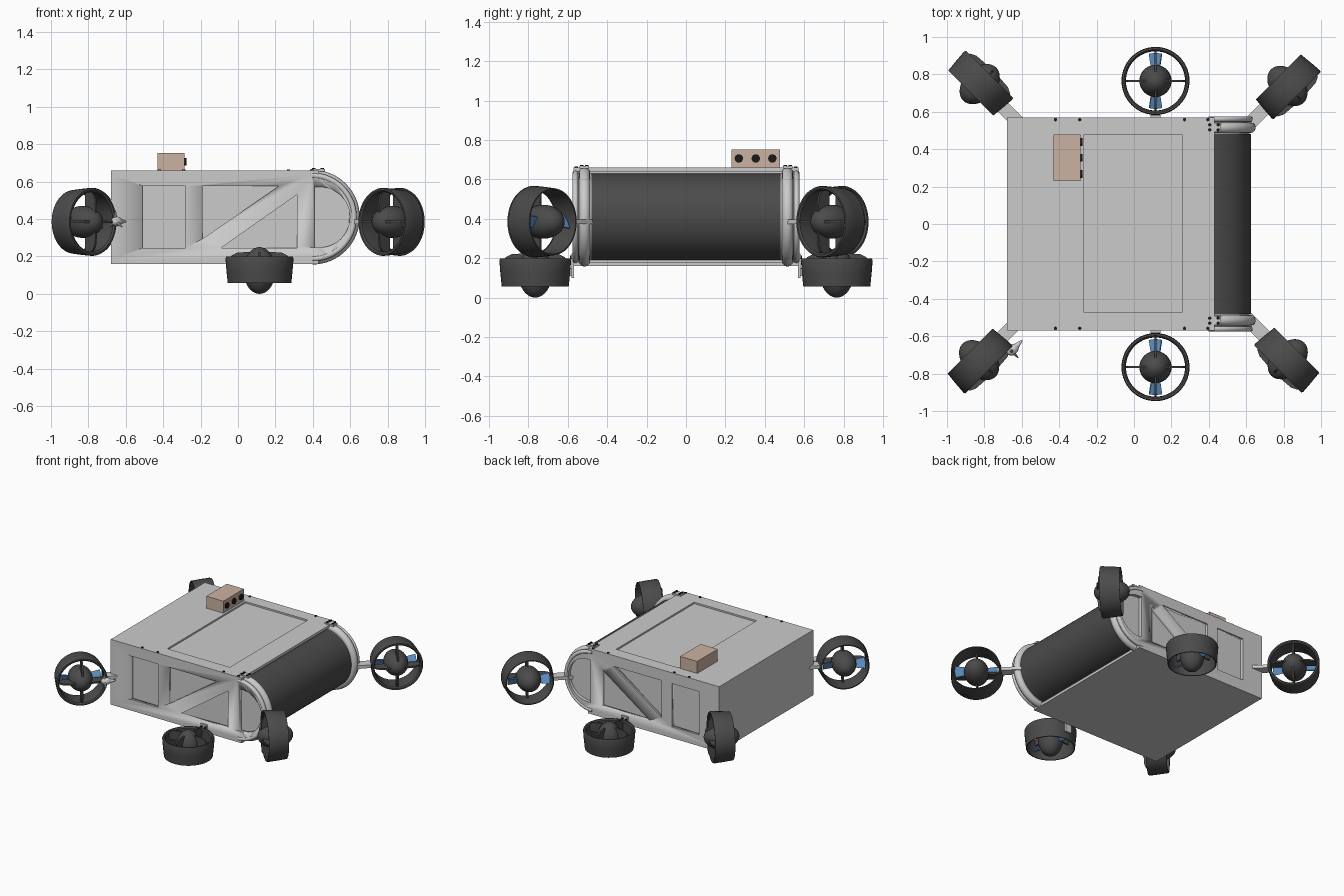
import bpy, bmesh, math
from mathutils import Matrix, Vector

if "Cube" in bpy.data.objects:
    bpy.data.objects.remove(bpy.data.objects["Cube"])


def material(name, c):
    m = bpy.data.materials.new(name)
    m.diffuse_color = (*c, 1)
    m.use_nodes = True
    m.node_tree.nodes["Principled BSDF"].inputs["Base Color"].default_value = m.diffuse_color
    return m


DARK = material("dark_rubber", (0.07, 0.07, 0.07))
BLACK = material("black", (0.01, 0.01, 0.01))
BLUE = material("blade_blue", (0.12, 0.3, 0.6))
TAN = material("tan", (0.6, 0.45, 0.36))


def finish(name, bm, mat=None, smooth=True, matrix=None):
    bmesh.ops.recalc_face_normals(bm, faces=bm.faces)
    me = bpy.data.meshes.new(name)
    bm.to_mesh(me)
    bm.free()
    ob = bpy.data.objects.new(name, me)
    bpy.context.collection.objects.link(ob)
    if mat:
        me.materials.append(mat)
    if matrix:
        ob.matrix_world = matrix
    bpy.ops.object.select_all(action='DESELECT')
    ob.select_set(True)
    bpy.context.view_layer.objects.active = ob
    if smooth:
        bpy.ops.object.shade_smooth_by_angle(angle=math.radians(35))
    return ob


def box(name, x, y, z, mat=None, matrix=None):
    bm = bmesh.new()
    bmesh.ops.create_cube(bm, size=1)
    for v in bm.verts:
        v.co = [r[0] if c < 0 else r[1] for c, r in zip(v.co, (x, y, z))]
    return finish(name, bm, mat, False, matrix)


def prism(name, pts, y0, y1, mat=None, matrix=None):
    """Outline in the xz plane, extruded along y."""
    bm = bmesh.new()
    f = bm.faces.new([bm.verts.new((x, y0, z)) for x, z in pts])
    r = bmesh.ops.extrude_face_region(bm, geom=[f])
    bmesh.ops.translate(bm, vec=(0, y1 - y0, 0),
                        verts=[v for v in r['geom'] if isinstance(v, bmesh.types.BMVert)])
    return finish(name, bm, mat, True, matrix)


def cyl(name, p, r, length, axis, mat=None, seg=16, r2=None):
    bm = bmesh.new()
    bmesh.ops.create_cone(bm, cap_ends=True, segments=seg, radius1=r,
                          radius2=r if r2 is None else r2, depth=length)
    rot = Vector(axis).to_track_quat('Z', 'Y').to_matrix().to_4x4()
    return finish(name, bm, mat, True, Matrix.Translation(p) @ rot)


def ball(name, scale, mat=None, matrix=None):
    bm = bmesh.new()
    bmesh.ops.create_uvsphere(bm, u_segments=32, v_segments=20, radius=1)
    bmesh.ops.scale(bm, vec=scale, verts=bm.verts)
    return finish(name, bm, mat, True, matrix)


def ring(name, loop, mat, matrix, seg=56):
    """Closed (r, z) profile revolved around z."""
    bm = bmesh.new()
    rows = []
    for i in range(seg):
        a = 2 * math.pi * i / seg
        rows.append([bm.verts.new((r * math.cos(a), r * math.sin(a), z)) for r, z in loop])
    n = len(loop)
    for i in range(seg):
        p, q = rows[i], rows[(i + 1) % seg]
        for j in range(n):
            bm.faces.new((p[j], q[j], q[(j + 1) % n], p[(j + 1) % n]))
    return finish(name, bm, mat, True, matrix)


def arc(cx, cz, r, n=24):
    return [(cx + r * math.sin(math.pi * i / n), cz + r * math.cos(math.pi * i / n))
            for i in range(n + 1)]


def arch_tube(name, y, r, thick):
    cu = bpy.data.curves.new(name, 'CURVE')
    cu.dimensions = '3D'
    cu.bevel_depth = thick
    cu.bevel_resolution = 4
    cu.use_fill_caps = True
    pts = arc(0.398, 0.41, r, 32)
    s = cu.splines.new('POLY')
    s.points.add(len(pts) - 1)
    for p, (x, z) in zip(s.points, pts):
        p.co = (x, y, z, 1)
    s.use_smooth = True
    ob = bpy.data.objects.new(name, cu)
    bpy.context.collection.objects.link(ob)


def cut(ob, cutter):
    m = ob.modifiers.new("cut", 'BOOLEAN')
    m.operation, m.object, m.solver = 'DIFFERENCE', cutter, 'EXACT'
    bpy.context.view_layer.objects.active = ob
    bpy.ops.object.modifier_apply(modifier="cut")
    bpy.data.objects.remove(cutter)


# Hull core, floor and lid with recessed hatch
box("hull_core", (-0.68, 0.42), (-0.545, 0.545), (0.18, 0.64))
box("floor_plate", (-0.68, 0.43), (-0.57, 0.57), (0.16, 0.18))
lid = box("lid_plate", (-0.68, 0.43), (-0.57, 0.57), (0.64, 0.66))
cut(lid, box("hatch_cutter", (-0.27, 0.26), (-0.47, 0.475), (0.648, 0.7)))

# Dark roller at the nose
cyl("roller", (0.405, 0, 0.41), 0.22, 0.96, (0, 1, 0), DARK, 64)

# Side frames with windows, nose arches, hinges and bolts
windows = [
    [(-0.51, 0.246), (-0.28, 0.246), (-0.28, 0.577), (-0.51, 0.577)],
    [(-0.19, 0.577), (0.22, 0.577), (-0.19, 0.294)],
    [(0.315, 0.53), (0.315, 0.246), (-0.09, 0.246)],
    [(0.41, 0.572)] + arc(0.436, 0.41, 0.162) + [(0.41, 0.248)],
]
for s in (-1, 1):
    frame = prism("side_frame", [(-0.68, 0.18), (-0.68, 0.64)] + arc(0.398, 0.41, 0.23),
                  s * 0.545, s * 0.57)
    for w in windows:
        cut(frame, prism("window_cutter", w, s * 0.5, s * 0.6))
    prism("nose_cheek", [(0.38, 0.19), (0.38, 0.63)] + arc(0.398, 0.41, 0.22),
          s * 0.48, s * 0.545)
    arch_tube("nose_tube", s * 0.515, 0.224, 0.029)
    arch_tube("nose_trim", s * 0.561, 0.222, 0.015)
    box("hinge_plate", (0.39, 0.465), sorted((s * 0.492, s * 0.54)), (0.655, 0.668))
    for x in (0.405, 0.45):
        for y in (0.503, 0.53):
            cyl("hinge_bolt", (x, s * y, 0.668), 0.009, 0.012, (0, 0, 1), BLACK)
    for x in (-0.42, -0.29, 0.27, 0.395):
        cyl("lid_bolt", (x, s * 0.558, 0.66), 0.009, 0.01, (0, 0, 1), BLACK)

# Sensor box with three lenses
box("sensor_box", (-0.43, -0.285), (0.23, 0.478), (0.66, 0.752), TAN)
for y in (0.268, 0.354, 0.438):
    cyl("sensor_lens", (-0.282, y, 0.706), 0.021, 0.015, (1, 0, 0), BLACK, 24)

# Ducted thrusters: duct, hub, four vanes, two blades
DUCT = [(0.160, 0.066), (0.168, 0.074), (0.178, 0.074), (0.182, 0.064), (0.177, 0.0),
        (0.170, -0.068), (0.163, -0.068), (0.158, 0.0)]
VANE = [(0.05, 0.1), (0.12, 0.095), (0.15, 0.08), (0.166, 0.05), (0.166, 0.02), (0.05, 0.02)]
BLADE = [(0.06, -0.025), (0.145, -0.04), (0.15, 0.0), (0.145, 0.04), (0.06, 0.025)]


def thruster(m):
    ring("thruster_duct", DUCT, DARK, m)
    ball("thruster_hub", (0.086, 0.086, 0.125), DARK, m)
    for i in range(4):
        turn = Matrix.Rotation(i * math.pi / 2, 4, 'Z')
        prism("thruster_vane", VANE, -0.006, 0.006, DARK, m @ turn)
        if i % 2:
            pitch = Matrix.Rotation(math.radians(58), 4, 'X')
            prism("thruster_blade", BLADE, -0.004, 0.004, BLUE,
                  m @ Matrix.Translation((0, 0, -0.02)) @ turn @ pitch)


# Vertical thrusters hung on the sides
for s in (-1, 1):
    thruster(Matrix.Translation((0.115, s * 0.765, 0.125)))
    box("lift_bracket", (0.088, 0.142), sorted((s * 0.568, s * 0.582)), (0.1, 0.225))
    box("lift_arm", (0.1, 0.13), sorted((s * 0.575, s * 0.6)), (0.11, 0.15))
    for x in (0.1, 0.13):
        cyl("bracket_bolt", (x, s * 0.582, 0.205), 0.009, 0.012, (0, 1, 0), BLACK)

# Corner thrusters on diagonal struts
up = Vector((0, 0, 1))
for x, y, ax, ay in ((-0.825, 0.748, 1, 1), (-0.828, -0.728, 1, -1),
                     (0.82, 0.738, 1, -1), (0.822, -0.723, -1, -1)):
    a = Vector((ax, ay, 0)).normalized()
    side = a.cross(up)
    m = Matrix((up, side, a)).transposed().to_4x4()
    m.translation = (x, y, 0.385)
    thruster(m)
    out = Vector((x, y, 0)).normalized()
    d = 1 if side.dot(out) < 0 else -1
    box("corner_strut", (-0.012, 0.012), sorted((d * 0.165, d * 0.32)),
        (-0.036, 0.036), None, m)

# Small propeller beacon beside the rear front strut
p = Vector((-0.648, -0.672, 0.387))
axis = Vector((1, 1, 0)).normalized()
ball("beacon_body", (0.026, 0.026, 0.036), None,
     Matrix.Translation(p) @ axis.to_track_quat('Z', 'Y').to_matrix().to_4x4())
cyl("beacon_tail", p + axis * 0.045, 0.018, 0.05, axis, None, 16, 0.004)
cyl("beacon_stem", p + Vector((-0.02, 0.02, 0)), 0.012, 0.07, (-1, 1, 0))
for i in range(3):
    a = math.radians(90 + 120 * i)
    d = Vector((0, 0, 1)) * math.sin(a) + Vector((1, -1, 0)).normalized() * math.cos(a)
    cyl("beacon_fin", p + d * 0.035 - axis * 0.01, 0.011, 0.045, d, None, 10, 0.003)
